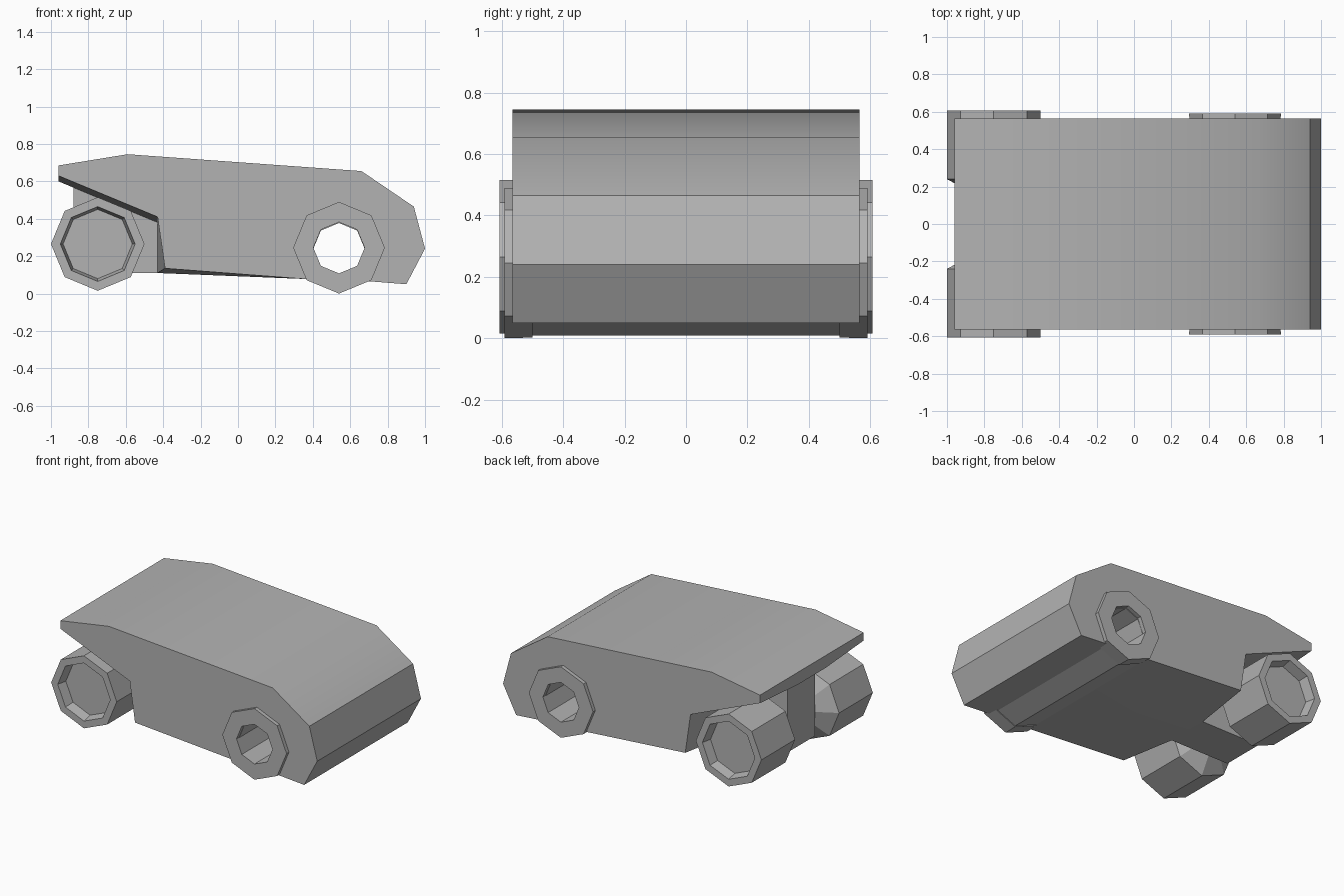
import bpy, bmesh, math

cube = bpy.data.objects.get("Cube")
if cube:
    bpy.data.objects.remove(cube, do_unlink=True)

grey = bpy.data.materials.new("plain grey")
grey.use_nodes = True
colour = (0.45, 0.45, 0.45, 1)
grey.diffuse_color = colour
grey.node_tree.nodes["Principled BSDF"].inputs["Base Color"].default_value = colour


def finish(bm, name, angle=0):
    bmesh.ops.recalc_face_normals(bm, faces=bm.faces)
    mesh = bpy.data.meshes.new(name)
    bm.to_mesh(mesh)
    bm.free()
    mesh.materials.append(grey)
    ob = bpy.data.objects.new(name, mesh)
    bpy.context.collection.objects.link(ob)
    if angle:
        bpy.ops.object.select_all(action='DESELECT')
        ob.select_set(True)
        bpy.context.view_layer.objects.active = ob
        bpy.ops.object.shade_smooth_by_angle(angle=math.radians(angle))
    return ob


def bridge(bm, rings):
    """Join closed rings of equal length, in order."""
    for a, b in zip(rings, rings[1:]):
        for i in range(len(a)):
            j = (i + 1) % len(a)
            bm.faces.new((a[i], a[j], b[j], b[i]))


def loft(name, sections, angle=0):
    """Solid through side profiles given as (y, [(x, z), ...])."""
    bm = bmesh.new()
    rings = [[bm.verts.new((x, y, z)) for x, z in pts] for y, pts in sections]
    bridge(bm, rings)
    bm.faces.new(rings[0])
    bm.faces.new(rings[-1])
    return finish(bm, name, angle)


def lathe(name, profile, cx, cz, closed=False):
    """Eight-sided turned part about the y direction, profile is (radius, y)."""
    bm = bmesh.new()
    rings = []
    for r, y in profile:
        rings.append([bm.verts.new((cx + r * math.sin(k * math.tau / 8), y,
                                    cz + r * math.cos(k * math.tau / 8)))
                      for k in range(8)])
    bridge(bm, rings + rings[:1] if closed else rings)
    if not closed:
        bm.faces.new(rings[0])
        bm.faces.new(rings[-1])
    return finish(bm, name)


# body shell, with the front wheel arches sloping in towards the middle
W = 0.565
upper = [(-0.96, 0.685), (-0.59, 0.745), (0.66, 0.655), (0.94, 0.465),
         (1.0, 0.24), (0.9, 0.05), (0.71, 0.065), (0.36, 0.078)]
outer = upper + [(-0.39, 0.135), (-0.43, 0.41), (-0.96, 0.63)]
inner = upper + [(-0.43, 0.11), (-0.43, 0.38), (-0.96, 0.6)]
body = loft("body", [(-W, outer), (-0.15, inner), (0.15, inner), (W, outer)], 35)

# block between the front wheels
core = [(-0.88, 0.6), (-0.88, 0.11), (-0.42, 0.11), (-0.42, 0.45)]
loft("front_axle_block", [(-0.15, core), (0.15, core)])

# open rear axle tunnel through the body
RX, RZ, HOLE = 0.54, 0.25, 0.137
cutter = lathe("tunnel_cutter", [(HOLE, -0.8), (HOLE, 0.8)], RX, RZ - 0.01)
cutter.hide_render = True
cutter.hide_set(True)
cut = body.modifiers.new("tunnel", 'BOOLEAN')
cut.object = cutter
cut.solver = 'EXACT'

# rear axle sleeve and the two rear wheels
lathe("rear_axle_sleeve", [(HOLE, -W), (0.237, -W), (0.237, W), (HOLE, W)],
      RX, RZ - 0.005, True)
rear = lathe("rear_wheels", [(HOLE, 0.5), (0.243, 0.5), (0.245, 0.592), (HOLE, 0.592)],
             RX, RZ - 0.005, True)

# front wheels with a coned inner side and a dished outer face
front = lathe("front_wheels", [(0.05, 0.13), (0.25, 0.24), (0.25, 0.607),
                               (0.2, 0.607), (0.185, 0.54)], -0.75, 0.265)
for wheel in (rear, front):
    mirror = wheel.modifiers.new("other side", 'MIRROR')
    mirror.use_axis = (False, True, False)
